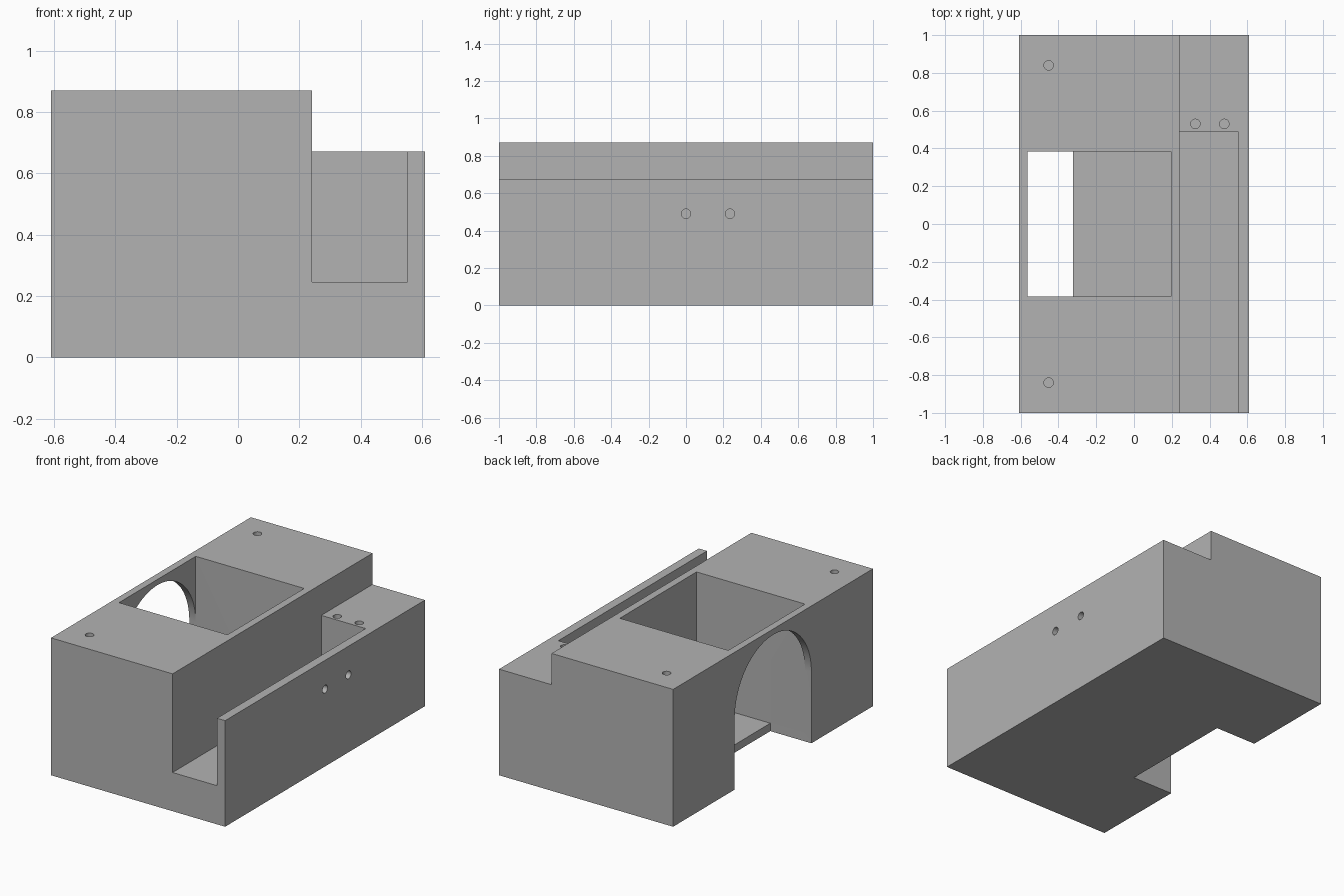
import bpy, bmesh, math
from mathutils import Vector

if "Cube" in bpy.data.objects:
    bpy.data.objects.remove(bpy.data.objects["Cube"], do_unlink=True)

grey = bpy.data.materials.new("plain grey")
grey.use_nodes = True
grey.diffuse_color = (0.45, 0.45, 0.45, 1)
grey.node_tree.nodes["Principled BSDF"].inputs["Base Color"].default_value = (0.45, 0.45, 0.45, 1)


def prism(name, profile, direction):
    """Extrude a closed planar profile along a direction."""
    bm = bmesh.new()
    face = bm.faces.new([bm.verts.new(p) for p in profile])
    ext = bmesh.ops.extrude_face_region(bm, geom=[face])
    moved = [g for g in ext["geom"] if isinstance(g, bmesh.types.BMVert)]
    bmesh.ops.translate(bm, verts=moved, vec=Vector(direction))
    bmesh.ops.recalc_face_normals(bm, faces=bm.faces)
    mesh = bpy.data.meshes.new(name)
    bm.to_mesh(mesh)
    bm.free()
    mesh.materials.append(grey)
    obj = bpy.data.objects.new(name, mesh)
    bpy.context.collection.objects.link(obj)
    return obj


def box(name, x0, x1, y0, y1, z0, z1):
    return prism(name, [(x0, y0, z0), (x1, y0, z0), (x1, y1, z0), (x0, y1, z0)], (0, 0, z1 - z0))


def circle(radius, n=32):
    return [(radius * math.cos(2 * math.pi * i / n), radius * math.sin(2 * math.pi * i / n)) for i in range(n)]


W, L, H, STEP = 0.61, 1.0, 0.87, 0.672
POCKET, SPRING, HOLE = 0.384, 0.45, 0.025

# Stepped block, extruded front to back
body = prism("housing_body", [(-W, -L, 0), (W, -L, 0), (W, -L, STEP), (0.242, -L, STEP),
                              (0.242, -L, H), (-W, -L, H)], (0, 2 * L, 0))

# Side channel open to the front, and the square pocket with a thin floor
cutters = [box("channel_cutter", 0.242, 0.553, -1.1, 0.488, 0.245, 1.0),
           box("pocket_cutter", -0.565, 0.195, -POCKET, POCKET, 0.05, 1.0)]

# Arched opening through the left wall and part of the floor
arch = [(-0.7, -POCKET, -0.1), (-0.7, POCKET, -0.1)]
for i in range(49):
    a = math.pi * i / 48
    arch.append((-0.7, POCKET * math.cos(a), SPRING + POCKET * math.sin(a)))
cutters.append(prism("arch_cutter", arch, (0.7 - 0.322, 0, 0)))

# Blind screw holes in the upper faces
for x, y, top in ((-0.452, 0.84, H), (-0.452, -0.84, H), (0.325, 0.53, STEP), (0.478, 0.53, STEP)):
    ring = [(x + u, y + v, top - 0.25) for u, v in circle(HOLE)]
    cutters.append(prism("screw_hole_cutter", ring, (0, 0, 0.3)))

# Holes through the thin channel wall
for y in (0, 0.235):
    ring = [(0.5, y + u, 0.49 + v) for u, v in circle(HOLE)]
    cutters.append(prism("wall_hole_cutter", ring, (0.2, 0, 0)))

# Cut the block and remove the cutters
bpy.context.view_layer.objects.active = body
for cutter in cutters:
    mod = body.modifiers.new("cut", "BOOLEAN")
    mod.operation, mod.solver, mod.object = "DIFFERENCE", "EXACT", cutter
    bpy.ops.object.modifier_apply(modifier=mod.name)
    bpy.data.objects.remove(cutter, do_unlink=True)

# Smooth the arch and holes, keep edges crisp
bpy.ops.object.select_all(action="DESELECT")
body.select_set(True)
bpy.ops.object.shade_smooth_by_angle(angle=math.radians(25))
